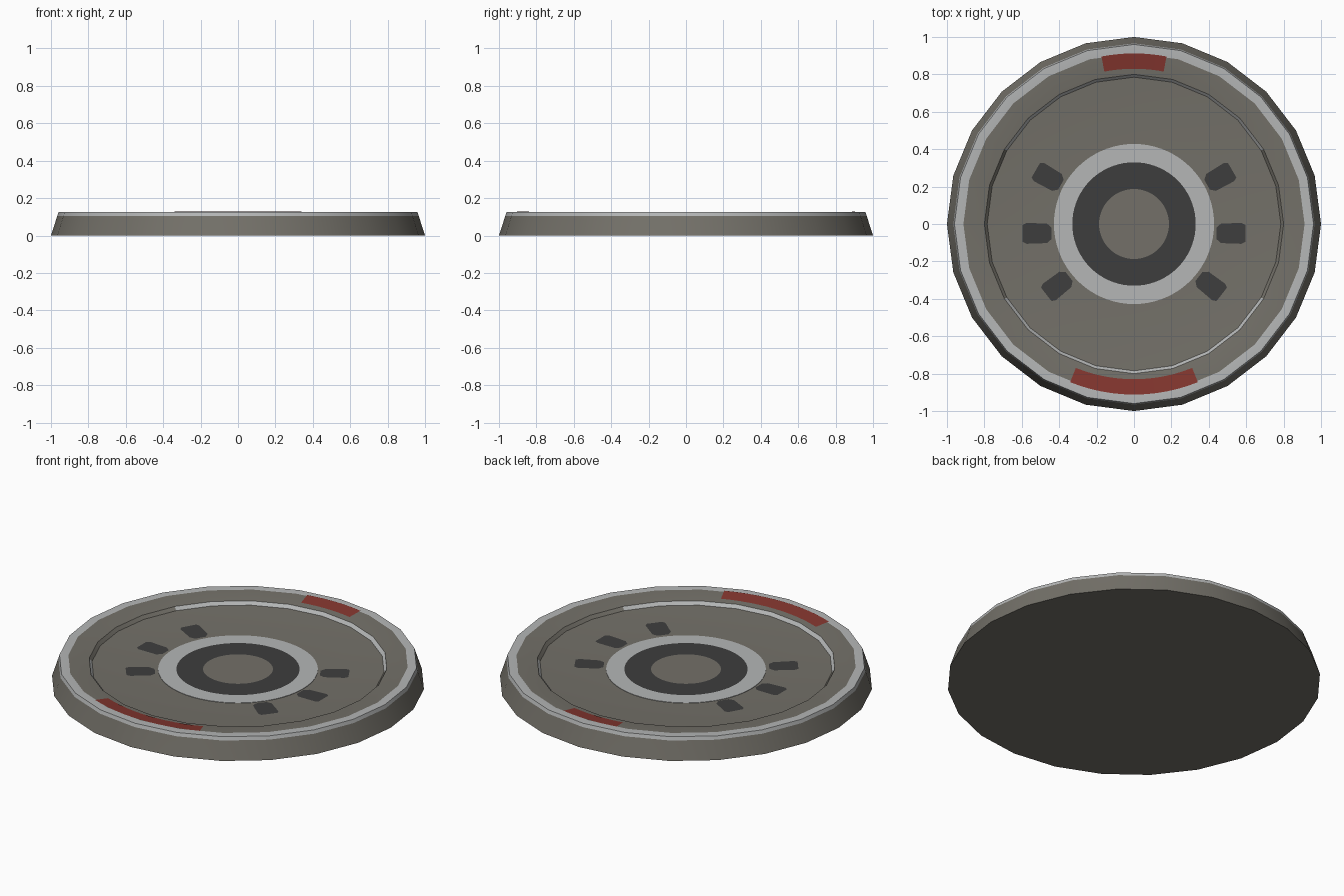
import bpy, bmesh, math

if "Cube" in bpy.data.objects:
    bpy.data.objects.remove(bpy.data.objects["Cube"])


def material(name, rgb):
    m = bpy.data.materials.new(name)
    m.diffuse_color = (*rgb, 1)
    m.use_nodes = True
    m.node_tree.nodes["Principled BSDF"].inputs["Base Color"].default_value = m.diffuse_color
    return m


BODY = material("warm_grey", (0.172, 0.163, 0.140))
LIGHT = material("light_grey", (0.46, 0.47, 0.47))
DARK = material("charcoal", (0.048, 0.048, 0.048))
RED = material("dull_red", (0.23, 0.037, 0.028))


def finish(name, bm, mats):
    mesh = bpy.data.meshes.new(name)
    bm.to_mesh(mesh)
    bm.free()
    obj = bpy.data.objects.new(name, mesh)
    bpy.context.collection.objects.link(obj)
    for m in mats:
        mesh.materials.append(m)
    bpy.ops.object.select_all(action='DESELECT')
    obj.select_set(True)
    bpy.context.view_layer.objects.active = obj
    bpy.ops.object.shade_smooth_by_angle(angle=math.radians(25))
    return obj


def lathe(name, profile, sides, mats, paint):
    """Revolve (radius, z) points; paint(band, angle) gives the material index."""
    bm = bmesh.new()
    rings = []
    for r, z in profile:
        if r == 0:
            rings.append([bm.verts.new((0, 0, z))] * sides)
        else:
            rings.append([bm.verts.new((r * math.cos(math.tau * i / sides),
                                        r * math.sin(math.tau * i / sides), z))
                          for i in range(sides)])
    for b in range(len(rings) - 1):
        lo, hi = rings[b], rings[b + 1]
        for i in range(sides):
            j = (i + 1) % sides
            corners = list(dict.fromkeys([lo[i], lo[j], hi[j], hi[i]]))
            f = bm.faces.new(corners)
            f.material_index = paint(b, math.tau * (i + 0.5) / sides)
    bm.normal_update()
    return finish(name, bm, mats)


# Upper surface of the dish, from hub edge to rim
SURFACE = [(0.40, 0.076), (0.60, 0.080), (0.78, 0.092), (0.80, 0.111), (0.912, 0.125)]


def height(r):
    for (r0, z0), (r1, z1) in zip(SURFACE, SURFACE[1:]):
        if r <= r1:
            return z0 + (z1 - z0) * (r - r0) / (r1 - r0)
    return SURFACE[-1][1]


# Outer rim: underside, sloped wall, light lip, inner shelf
lathe("rim", [(0, 0), (1, 0), (0.966, 0.105), (0.96, 0.125), (0.912, 0.125), (0.80, 0.111)],
      24, [BODY, LIGHT], lambda b, a: 1 if b in (2, 3) else 0)

# Dish with a broken light line on its step
lathe("dish", [(0.802, 0.111), (0.785, 0.092), (0.60, 0.080), (0.40, 0.076)],
      24, [BODY, LIGHT], lambda b, a: 1 if b == 0 and abs(math.sin(a)) > 0.6 else 0)

# Round hub with concentric coloured rings
lathe("hub", [(0.428, 0.074), (0.428, 0.079), (0.33, 0.079), (0.187, 0.079), (0, 0.079)],
      72, [LIGHT, DARK, BODY], lambda b, a: (0, 0, 1, 2)[b])


# Dark slots around the hub
def slot(name, x, y, angle):
    outline = [(-0.08, -0.03), (-0.055, -0.052), (0.055, -0.056), (0.075, -0.045),
               (0.075, 0.045), (0.055, 0.056), (-0.055, 0.052), (-0.08, 0.03)]
    c, s = math.cos(angle), math.sin(angle)
    bm = bmesh.new()
    verts = []
    for u, v in outline:
        px, py = x + u * c - v * s, y + u * s + v * c
        verts.append(bm.verts.new((px, py, height(math.hypot(px, py)) + 0.003)))
    bm.faces.new(verts)
    bm.normal_update()
    finish(name, bm, [DARK])


for place, x, y, deg in (("back", 0.46, 0.25, 30), ("middle", 0.52, -0.05, 0),
                         ("front", 0.41, -0.33, -38)):
    slot(place + "_slot_right", x, y, math.radians(deg))
    slot(place + "_slot_left", -x, y, math.radians(180 - deg))


# Red curved plates on the shelf
def arc_plate(name, centre, half, steps=12):
    bm = bmesh.new()
    rows = []
    for i in range(steps + 1):
        a = math.radians(centre - half + 2 * half * i / steps)
        rows.append([bm.verts.new((r * math.cos(a), r * math.sin(a), height(r) + 0.003))
                     for r in (0.83, 0.912)])
    for p, q in zip(rows, rows[1:]):
        bm.faces.new((p[0], p[1], q[1], q[0]))
    bm.normal_update()
    finish(name, bm, [RED])


arc_plate("back_red_plate", 90, 11)
arc_plate("front_red_plate", 270, 22)
